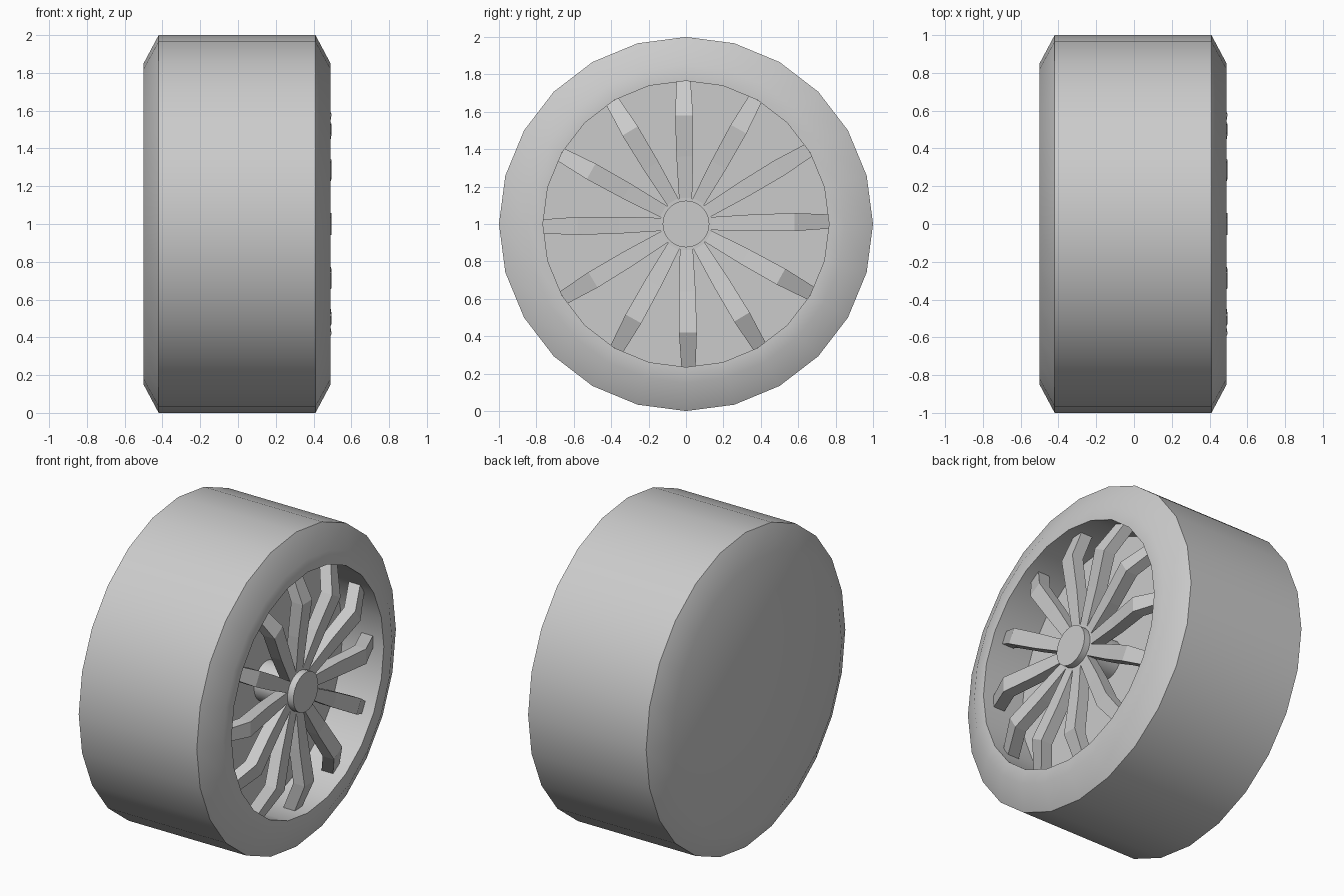
import bpy, bmesh, math
from mathutils import Matrix, Vector

if "Cube" in bpy.data.objects:
    bpy.data.objects.remove(bpy.data.objects["Cube"])

CENTRE = Vector((0, 0, 1))


def finish(bm, name, smooth=False):
    bmesh.ops.recalc_face_normals(bm, faces=bm.faces)
    me = bpy.data.meshes.new(name)
    bm.to_mesh(me)
    bm.free()
    ob = bpy.data.objects.new(name, me)
    ob.location = CENTRE
    bpy.context.collection.objects.link(ob)
    if smooth:
        bpy.ops.object.select_all(action='DESELECT')
        ob.select_set(True)
        bpy.context.view_layer.objects.active = ob
        bpy.ops.object.shade_smooth_by_angle(angle=math.radians(32))
    return ob


def lathe(name, profile, steps):
    """Revolve (x, radius) points around the wheel axle."""
    bm = bmesh.new()
    vs = [bm.verts.new((x, 0, r)) for x, r in profile]
    es = [bm.edges.new(p) for p in zip(vs, vs[1:])]
    bmesh.ops.spin(bm, geom=vs + es, cent=(0, 0, 0), axis=(1, 0, 0),
                   angle=2 * math.pi, steps=steps, use_merge=True)
    bmesh.ops.remove_doubles(bm, verts=bm.verts, dist=1e-4)
    return finish(bm, name, True)


# Tyre with closed back, open barrel and recessed plate
lathe("tyre", [(-0.5, 0), (-0.5, 0.85), (-0.42, 1), (0.41, 1), (0.49, 0.85),
               (0.49, 0.765), (0.20, 0.765), (0.20, 0)], 24)

# Central hub
lathe("hub", [(0.19, 0), (0.19, 0.125), (0.477, 0.125), (0.477, 0)], 24)

# Spokes: (radius, front x, half width, thickness), bent near the rim
SECTIONS = [(0.02, 0.435, 0.034, 0.07), (0.14, 0.435, 0.035, 0.07),
            (0.36, 0.462, 0.045, 0.075), (0.58, 0.495, 0.048, 0.08),
            (0.764, 0.415, 0.038, 0.08)]
bm = bmesh.new()
for i in range(12):
    rot = Matrix.Rotation(math.radians(30 * i + 1), 3, 'X')
    rings = []
    for r, x, w, t in SECTIONS:
        pts = [(x, -w, r), (x, w, r), (x - t, w, r), (x - t, -w, r)]
        rings.append([bm.verts.new(rot @ Vector(p)) for p in pts])
    for a, b in zip(rings, rings[1:]):
        for k in range(4):
            n = (k + 1) % 4
            bm.faces.new((a[k], a[n], b[n], b[k]))
    bm.faces.new(rings[0])
    bm.faces.new(rings[-1])
finish(bm, "spokes")
